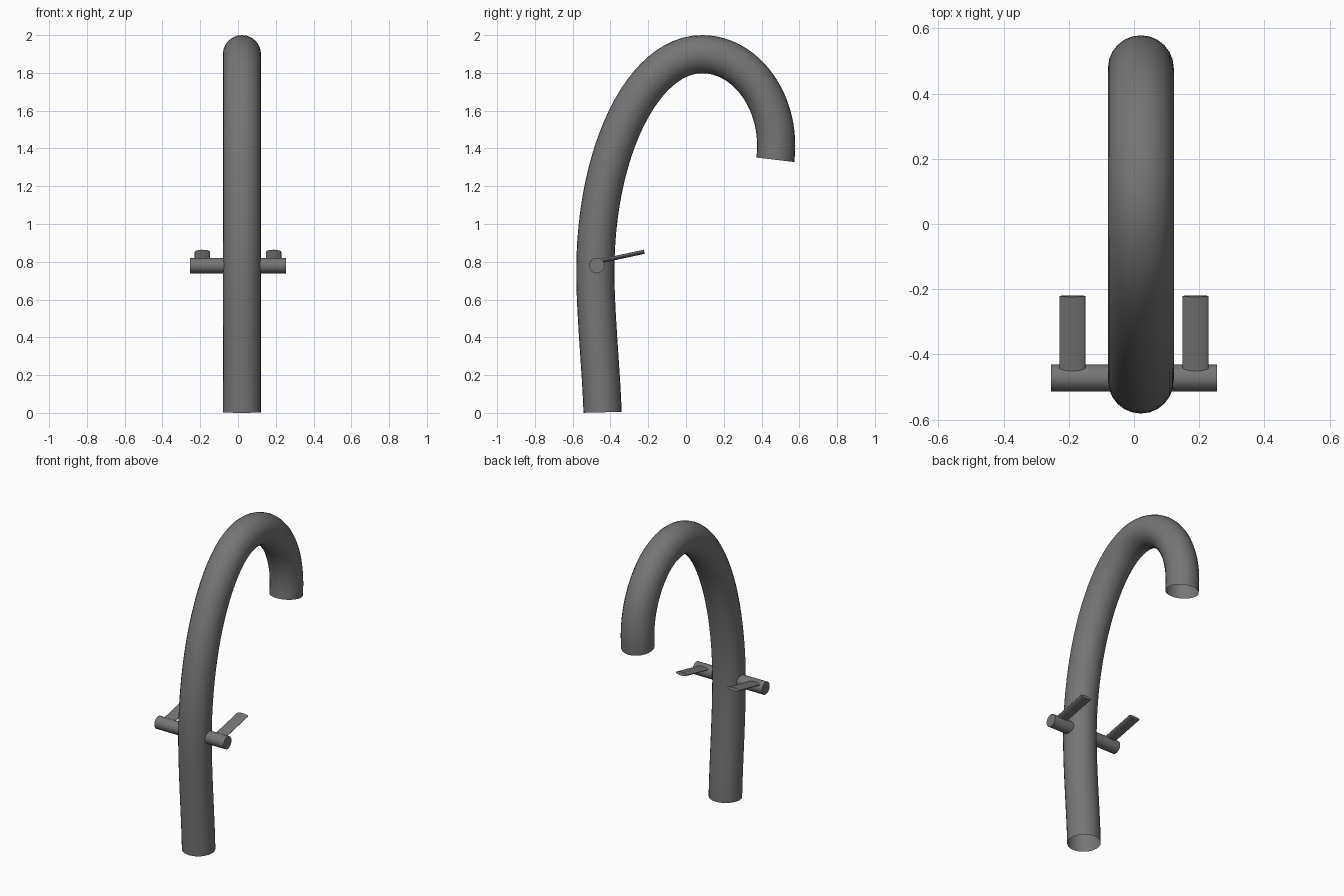
import bpy, math
from mathutils import Vector

if "Cube" in bpy.data.objects:
    bpy.data.objects.remove(bpy.data.objects["Cube"])

# Dark grey finish shared by all parts
dark = bpy.data.materials.new("dark_grey")
dark.diffuse_color = (0.18, 0.18, 0.18, 1)
dark.use_nodes = True
dark.node_tree.nodes["Principled BSDF"].inputs["Base Color"].default_value = dark.diffuse_color


def finish(ob):
    """Smooth shading with sharp rims, plus the dark finish."""
    ob.data.materials.clear()
    ob.data.materials.append(dark)
    bpy.ops.object.shade_smooth_by_angle(angle=math.radians(40))


def rod(name, start, end, width, thickness):
    """Capped cylinder from start to end, optionally flattened."""
    start, end = Vector(start), Vector(end)
    axis = end - start
    bpy.ops.mesh.primitive_cylinder_add(vertices=32, radius=1, depth=1,
                                        location=(start + end) / 2)
    ob = bpy.context.object
    ob.name = name
    ob.rotation_mode = 'QUATERNION'
    ob.rotation_quaternion = axis.to_track_quat('Z', 'Y')
    ob.scale = (width, thickness, axis.length)
    bpy.ops.object.transform_apply(location=False, rotation=True, scale=True)
    finish(ob)


# Open-ended gooseneck spout: (handle in, point, handle out) in the y-z plane
path = [
    ((-0.442, -0.1), (-0.442, 0.003), (-0.447, 0.2)),
    ((-0.48, 0.52), (-0.48, 0.75), (-0.48, 1.385)),
    ((-0.227, 1.899), (0.085, 1.899), (0.32, 1.899)),
    ((0.509, 1.64), (0.473, 1.34), (0.461, 1.25)),
]
curve = bpy.data.curves.new("spout", 'CURVE')
curve.dimensions = '3D'
curve.twist_mode = 'MINIMUM'
curve.bevel_depth = 0.101
curve.bevel_resolution = 10
curve.resolution_u = 24
spline = curve.splines.new('BEZIER')
spline.bezier_points.add(len(path) - 1)
for bp, (a, p, b) in zip(spline.bezier_points, path):
    bp.handle_left_type = bp.handle_right_type = 'FREE'
    bp.co = (0.021, *p)
    bp.handle_left = (0.021, *a)
    bp.handle_right = (0.021, *b)
spout = bpy.data.objects.new("spout", curve)
bpy.context.collection.objects.link(spout)
bpy.ops.object.select_all(action='DESELECT')
spout.select_set(True)
bpy.context.view_layer.objects.active = spout
bpy.ops.object.convert(target='MESH')
finish(bpy.context.object)

# Valve bar running across the spout
rod("valve_bar", (-0.254, -0.472, 0.78), (0.254, -0.472, 0.78), 0.041, 0.041)

# Flattened lever handles on each side
for side, label in ((-1, "left"), (1, "right")):
    x = 0.189 * side
    rod(label + "_lever", (x, -0.46, 0.802), (x, -0.221, 0.853), 0.04, 0.011)
